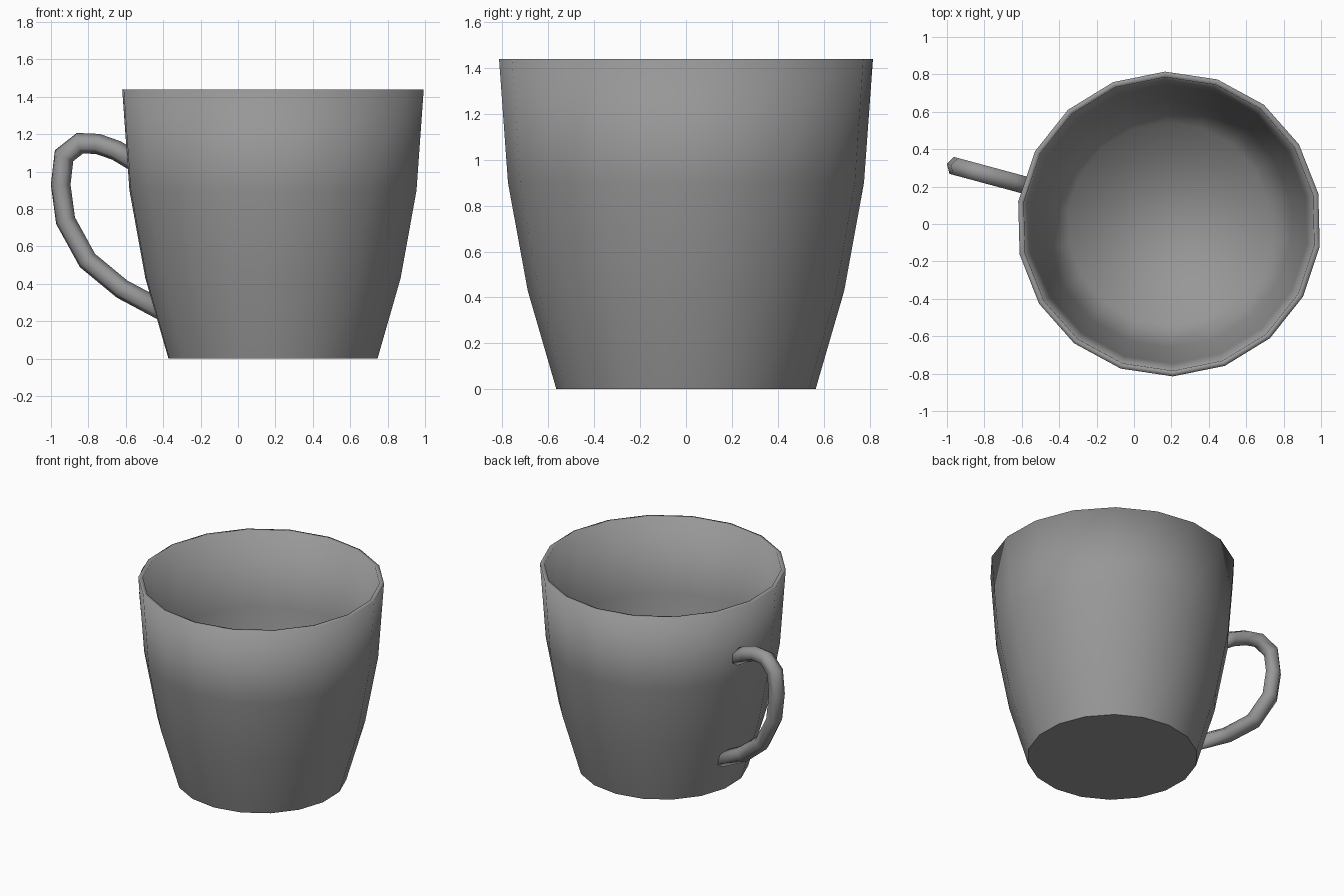
import bpy, bmesh, math
from mathutils import Vector

if "Cube" in bpy.data.objects:
    bpy.data.objects.remove(bpy.data.objects["Cube"])

CX = 0.187                      # mug axis
SIDES = 18

grey = bpy.data.materials.new("dark_grey")
grey.diffuse_color = (0.31, 0.31, 0.31, 1)
grey.use_nodes = True
grey.node_tree.nodes["Principled BSDF"].inputs["Base Color"].default_value = grey.diffuse_color


def finish(bm, name, sharp=()):
    bmesh.ops.recalc_face_normals(bm, faces=bm.faces[:])
    for f in bm.faces:
        f.smooth = True
    for e in sharp:
        e.smooth = False
    me = bpy.data.meshes.new(name)
    bm.to_mesh(me)
    bm.free()
    me.materials.append(grey)
    ob = bpy.data.objects.new(name, me)
    bpy.context.collection.objects.link(ob)
    return ob


def bridge(bm, rings):
    for a, b in zip(rings, rings[1:]):
        n = len(a)
        for i in range(n):
            j = (i + 1) % n
            bm.faces.new((a[i], a[j], b[j], b[i]))
    bm.faces.new(rings[0])
    bm.faces.new(rings[-1])


# Cup: outer wall up, over the rim, inner wall down to the floor
profile = [(0.565, 0), (0.69, 0.43), (0.776, 0.9), (0.815, 1.44),
           (0.785, 1.44), (0.746, 0.9), (0.66, 0.43), (0.543, 0.03)]
bm = bmesh.new()
rings = []
for r, z in profile:
    angs = [math.radians(91.5 + 360 / SIDES * k) for k in range(SIDES)]
    rings.append([bm.verts.new((CX + r * math.cos(a), r * math.sin(a), z)) for a in angs])
bridge(bm, rings)
base = set(rings[0])            # only the base edge stays crisp
sharp = [e for e in bm.edges if e.verts[0] in base and e.verts[1] in base]
finish(bm, "cup", sharp)

# Handle: six-sided tube swept along a planar path, ends cut parallel to the wall
ANG = math.radians(164.9)
out = Vector((math.cos(ANG), math.sin(ANG), 0))
side = Vector((-math.sin(ANG), math.cos(ANG), 0))
path_xz = [(-0.545, 1.05), (-0.65, 1.113), (-0.75, 1.148), (-0.845, 1.152), (-0.93, 1.085),
           (-0.948, 0.93), (-0.922, 0.738), (-0.805, 0.525), (-0.62, 0.372), (-0.4, 0.255)]
path = [Vector(((x - CX) / math.cos(ANG), z)) for x, z in path_xz]
RAD, SEG = 0.054, 6
bm = bmesh.new()
rings = []
for i, p in enumerate(path):
    t0 = (p - path[max(i - 1, 0)]).normalized() if i else (path[1] - p).normalized()
    t1 = (path[i + 1] - p).normalized() if i < len(path) - 1 else t0
    n0 = Vector((-t0.y, t0.x))
    if i == 0:
        m = Vector((0.07, 1)).normalized()
    elif i == len(path) - 1:
        m = Vector((0.27, 1)).normalized()
    else:
        t = (t0 + t1).normalized()
        m = Vector((-t.y, t.x))
    if m.dot(n0) < 0:
        m = -m
    m = m / m.dot(n0)
    ring = []
    for k in range(SEG):
        a = 2 * math.pi * k / SEG
        q = p + m * RAD * math.cos(a)
        pos = Vector((CX, 0, 0)) + out * q.x + side * RAD * math.sin(a) + Vector((0, 0, q.y))
        ring.append(bm.verts.new(pos))
    rings.append(ring)
bridge(bm, rings)
finish(bm, "handle")
